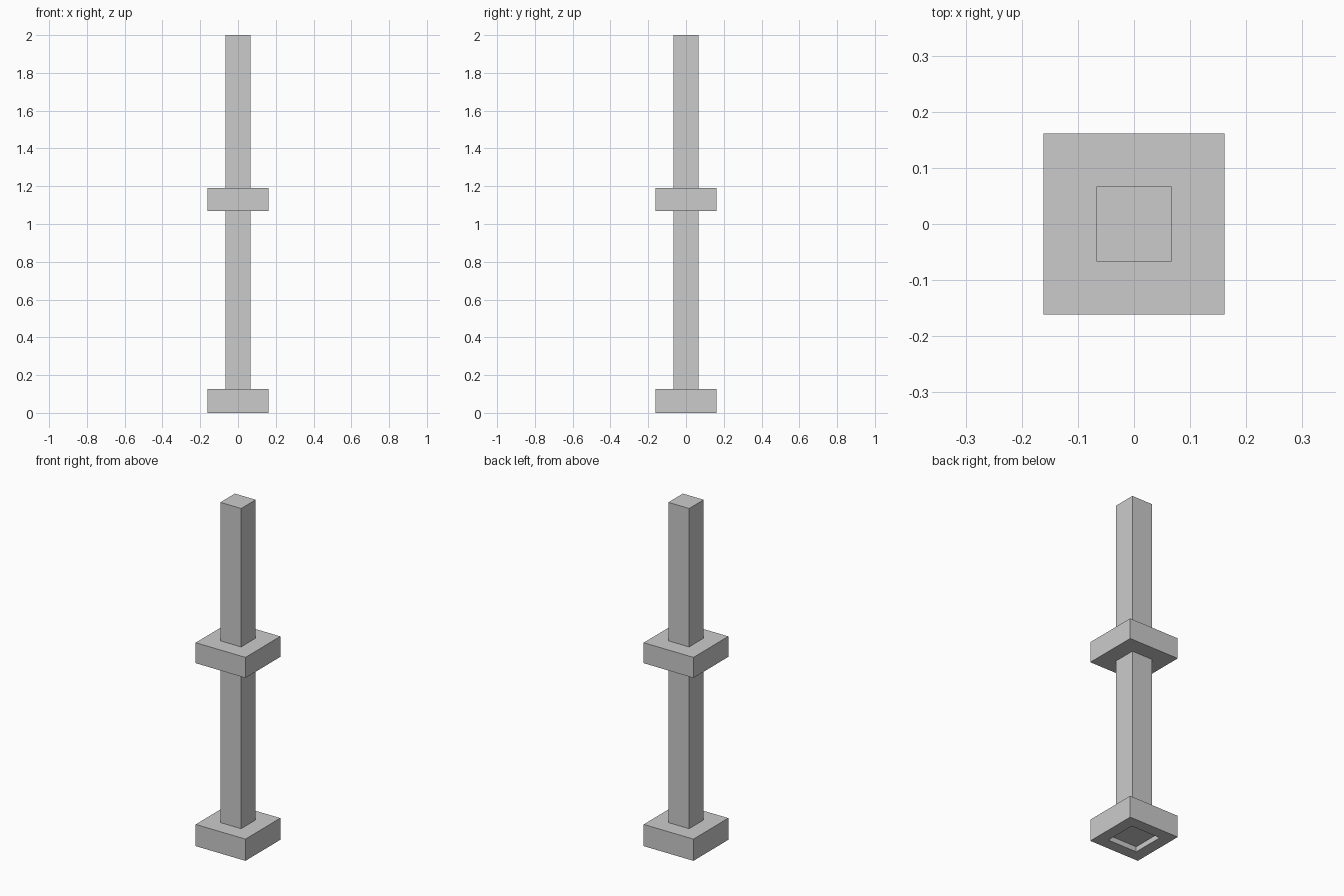
import bpy, bmesh
from mathutils import Matrix, Vector

if "Cube" in bpy.data.objects:
    bpy.data.objects.remove(bpy.data.objects["Cube"])

POST, FLANGE, RECESS = 0.067, 0.161, 0.03


def block(name, half, z0, z1, recess=0.0):
    """Square block; optionally sink a post-sized pocket into its underside."""
    bm = bmesh.new()
    size = Matrix.Diagonal((2 * half, 2 * half, z1 - z0, 1))
    bmesh.ops.create_cube(bm, size=1, matrix=Matrix.Translation((0, 0, (z0 + z1) / 2)) @ size)
    if recess:
        bm.normal_update()
        bottom = min(bm.faces, key=lambda f: f.calc_center_median().z)
        bmesh.ops.inset_individual(bm, faces=[bottom], thickness=half - POST)
        pocket = bmesh.ops.extrude_discrete_faces(bm, faces=[bottom])["faces"][0]
        bmesh.ops.translate(bm, verts=pocket.verts, vec=Vector((0, 0, recess)))
    bmesh.ops.recalc_face_normals(bm, faces=bm.faces)
    mesh = bpy.data.meshes.new(name)
    bm.to_mesh(mesh)
    bm.free()
    obj = bpy.data.objects.new(name, mesh)
    bpy.context.collection.objects.link(obj)
    return obj


# Upright shaft
block("post", POST, 0.06, 2.0)
# Collar around the middle
block("middle_collar", FLANGE, 1.07, 1.19)
# Foot with a shallow square socket underneath
block("base", FLANGE, 0.0, 0.127, RECESS)
